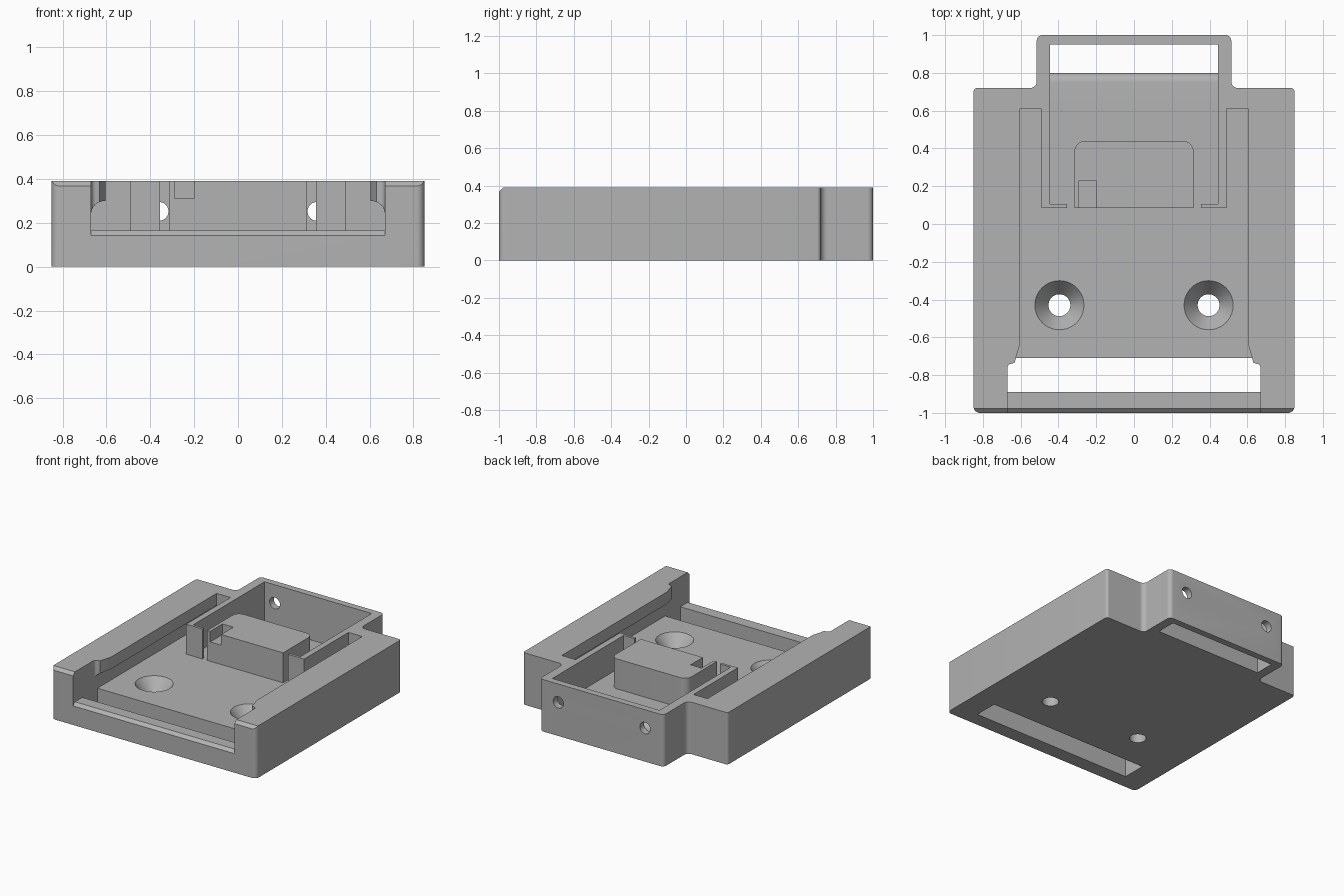
import bpy, bmesh, math

if "Cube" in bpy.data.objects:
    bpy.data.objects.remove(bpy.data.objects["Cube"])

H, FLOOR = 0.39, 0.165
grey = bpy.data.materials.new("grey plastic")
grey.diffuse_color = (0.45, 0.45, 0.45, 1)
grey.use_nodes = True
grey.node_tree.nodes["Principled BSDF"].inputs["Base Color"].default_value = grey.diffuse_color


def arc(cx, cy, rx, ry, a0, a1, n=8):
    return [(cx + rx * math.cos(math.radians(a0 + (a1 - a0) * i / n)),
             cy + ry * math.sin(math.radians(a0 + (a1 - a0) * i / n))) for i in range(n + 1)]


def mirrored(half):
    """Close a right-hand half profile with its mirror image."""
    return half + [(-x, y) for x, y in reversed(half)]


def rect(x0, x1, y0, y1):
    return [(x0, y0), (x1, y0), (x1, y1), (x0, y1)]


def finish(name, bm):
    bmesh.ops.recalc_face_normals(bm, faces=bm.faces)
    mesh = bpy.data.meshes.new(name)
    bm.to_mesh(mesh)
    bm.free()
    mesh.materials.append(grey)
    ob = bpy.data.objects.new(name, mesh)
    bpy.context.collection.objects.link(ob)
    return ob


def prism(name, pts, lo, hi, axis="z"):
    """Extrude a flat profile between lo and hi along an axis."""
    place = {"z": lambda a, b, c: (a, b, c),
             "y": lambda a, b, c: (a, c, b),
             "x": lambda a, b, c: (c, a, b)}[axis]
    bm = bmesh.new()
    bottom = [bm.verts.new(place(a, b, lo)) for a, b in pts]
    top = [bm.verts.new(place(a, b, hi)) for a, b in pts]
    bm.faces.new(bottom)
    bm.faces.new(top)
    for i in range(len(pts)):
        j = (i + 1) % len(pts)
        bm.faces.new((bottom[i], bottom[j], top[j], top[i]))
    return finish(name, bm)


def lathe(name, cx, cy, profile, n=40):
    """Stack of rings (radius, z) closed at both ends."""
    bm = bmesh.new()
    rings = [[bm.verts.new((cx + r * math.cos(2 * math.pi * i / n),
                            cy + r * math.sin(2 * math.pi * i / n), z)) for i in range(n)]
             for r, z in profile]
    for a, b in zip(rings, rings[1:]):
        for i in range(n):
            j = (i + 1) % n
            bm.faces.new((a[i], a[j], b[j], b[i]))
    bm.faces.new(rings[0])
    bm.faces.new(rings[-1])
    return finish(name, bm)


def cut(ob, cutter):
    mod = ob.modifiers.new("cut", "BOOLEAN")
    mod.operation, mod.solver, mod.object = "DIFFERENCE", "EXACT", cutter
    bpy.context.view_layer.objects.active = ob
    bpy.ops.object.modifier_apply(modifier=mod.name)
    bpy.data.objects.remove(cutter)


# Body: rounded plate with a narrower tab at the back
R = 0.035
body = prism("body", mirrored(
    arc(0.85 - R, -1 + R, R, R, -90, 0) + arc(0.85 - 0.02, 0.70, 0.02, 0.02, 0, 90)
    + arc(0.515 + R, 0.72 + R, R, R, 270, 180) + arc(0.515 - 0.03, 0.97, 0.03, 0.03, 0, 90)), 0, H)

# Sliding channel with undercut rails
cut(body, prism("channel_cutter", mirrored(
    [(0.67, FLOOR)] + arc(0.605, 0.24, 0.065, 0.06, 0, 90) + [(0.605, 0.6)]), -1.2, 0.61, "y"))
# Wide front mouth with a tapered lead-in
cut(body, prism("mouth_cutter", mirrored(
    [(0.67, -1.2)] + arc(0.65, -0.765, 0.02, 0.025, 0, 90, 4)
    + [(0.632, -0.735), (0.62, -0.69), (0.605, -0.64)]), FLOOR, 0.6))
# Rear bay
cut(body, prism("bay_cutter", rect(-0.445, 0.445, 0.0, 0.95), FLOOR, 0.6))
# Rear floor slot with a rounded lip
cut(body, prism("rear_slot_cutter", [(0.95, -0.1), (0.95, 0.25), (0.75, 0.25)]
                + arc(0.75, FLOOR - 0.05, 0.05, 0.05, 90, 0) + [(0.80, -0.1)], -0.445, 0.445, "x"))
# Front floor slot
cut(body, prism("front_slot_cutter", rect(-0.67, 0.67, -0.89, -0.71), -0.1, 0.2))
# Chamfers along the front top edges
for z, w in ((H, 1.0), (FLOOR, 0.67)):
    cut(body, prism("chamfer_cutter", [(-1.05, z - 0.07), (-1.05, z + 0.05), (-0.925, z + 0.05)],
                    -w, w, "x"))
for s in (-1, 1):
    # Countersunk screw holes and rear pin holes
    cut(body, lathe("screw_cutter", s * 0.395, -0.43,
                    [(0.058, -0.1), (0.058, 0.075), (0.13, FLOOR), (0.13, 0.3)]))
    cut(body, prism("pin_cutter", arc(s * 0.36, 0.252, 0.043, 0.043, 0, 345, 23), 0.9, 1.1, "y"))

# Inner arms with inward feet beside the block
for s, side in ((-1, "left"), (1, "right")):
    prism("arm_" + side, [(s * x, y) for x, y in (
        (0.49, 0.61), (0.49, 0.085), (0.355, 0.085), (0.355, 0.105), (0.445, 0.105), (0.445, 0.61))],
        FLOOR, H)

# Central block with rounded rear corners and a corner notch
block = prism("centre_block", mirrored([(0.315, 0.085)] + arc(0.26, 0.385, 0.055, 0.055, 0, 90)), FLOOR, H)
cut(block, prism("notch_cutter", rect(-0.29, -0.2, 0.0, 0.23), 0.31, 0.6))

# Smooth curved walls, keep edges sharp
for ob in bpy.context.scene.objects:
    bpy.ops.object.select_all(action="DESELECT")
    ob.select_set(True)
    bpy.context.view_layer.objects.active = ob
    bpy.ops.object.shade_smooth_by_angle(angle=math.radians(30))
